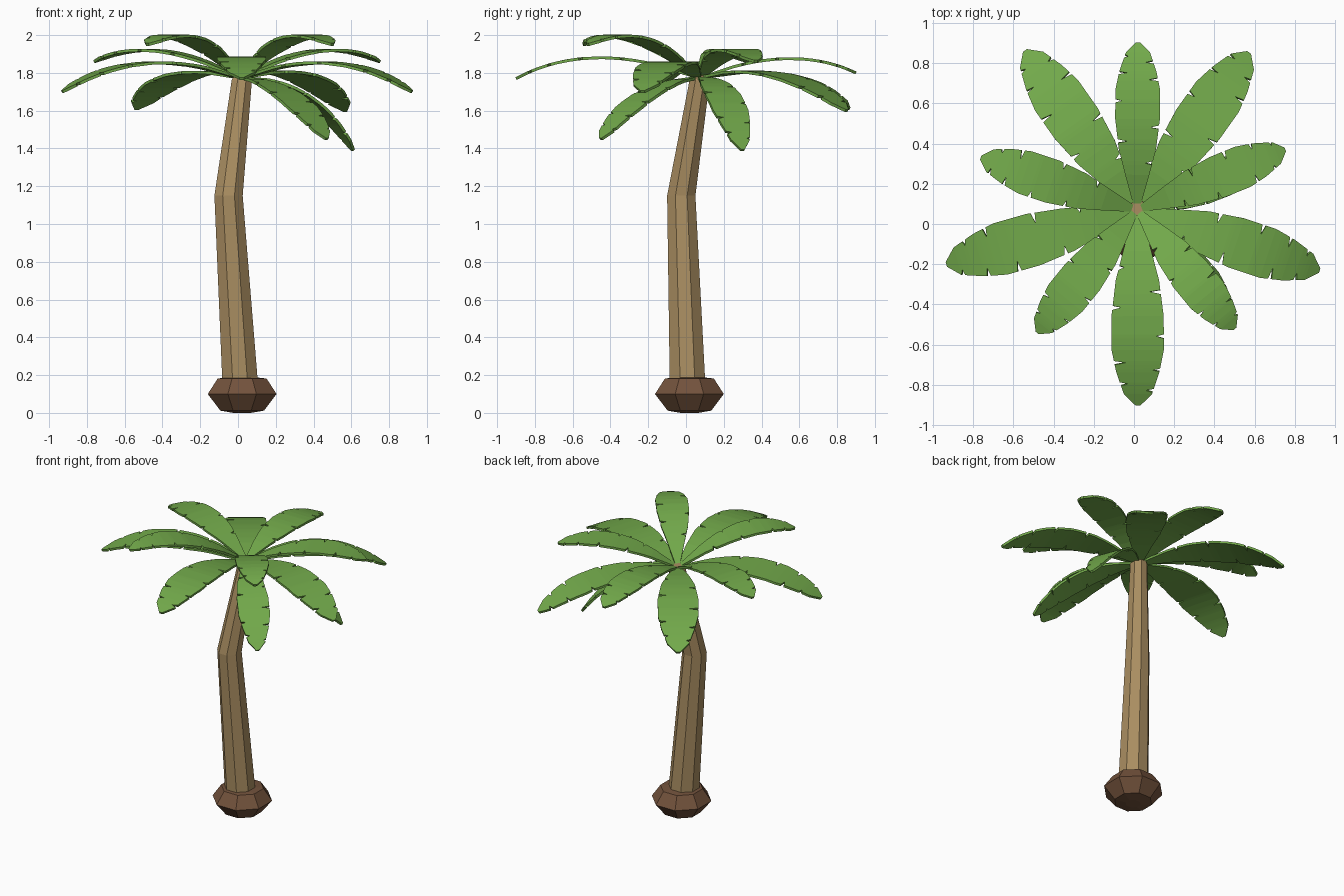
import bpy, bmesh, math, random
from mathutils import Vector

if "Cube" in bpy.data.objects:
    bpy.data.objects.remove(bpy.data.objects["Cube"])

random.seed(4)


def material(name, color):
    m = bpy.data.materials.new(name)
    m.diffuse_color = (*color, 1)
    m.use_nodes = True
    m.node_tree.nodes["Principled BSDF"].inputs["Base Color"].default_value = m.diffuse_color
    return m


GREEN = material("leaf_green", (0.17, 0.40, 0.07))
TAN = material("trunk_tan", (0.40, 0.27, 0.12))
BROWN = material("root_brown", (0.17, 0.085, 0.045))


def finish(bm, name, mat):
    bmesh.ops.recalc_face_normals(bm, faces=bm.faces)
    me = bpy.data.meshes.new(name)
    bm.to_mesh(me)
    bm.free()
    me.materials.append(mat)
    ob = bpy.data.objects.new(name, me)
    bpy.context.collection.objects.link(ob)
    return ob


def lathe(name, rings, mat, sides=8):
    """Skin a stack of rings given as (x, y, z, radius), capped at both ends."""
    bm = bmesh.new()
    loops = []
    for x, y, z, r in rings:
        angles = [math.tau * (i + 0.5) / sides for i in range(sides)]
        loops.append([bm.verts.new((x + r * math.cos(a), y + r * math.sin(a), z)) for a in angles])
    for a, b in zip(loops, loops[1:]):
        for i in range(sides):
            j = (i + 1) % sides
            bm.faces.new((a[i], a[j], b[j], b[i]))
    bm.faces.new(loops[0][::-1])
    bm.faces.new(loops[-1])
    return finish(bm, name, mat)


# Trunk with a single bend, and the faceted root ball
lathe("trunk", [(0.015, 0.01, 0.1, 0.103), (-0.05, -0.025, 1.15, 0.081),
                (0.02, 0.072, 1.76, 0.058), (0.02, 0.075, 1.79, 0.045)], TAN)
lathe("root_ball", [(0.022, 0.018, 0.0, 0.05), (0.022, 0.018, 0.012, 0.125),
                    (0.022, 0.018, 0.1, 0.197), (0.022, 0.018, 0.182, 0.14),
                    (0.022, 0.018, 0.19, 0.06)], BROWN)

# Half width of a leaf along its length
PROFILE = [(0, 0.016), (0.18, 0.07), (0.32, 0.108), (0.5, 0.13), (0.68, 0.13),
           (0.8, 0.108), (0.93, 0.07), (1, 0.012)]
ROOT = Vector((0.015, 0.07, 1.775))


def half_width(t):
    for (t0, w0), (t1, w1) in zip(PROFILE, PROFILE[1:]):
        if t <= t1:
            return w0 + (w1 - w0) * (t - t0) / (t1 - t0)
    return PROFILE[-1][1]


def leaf(name, tip, mid_z):
    """Arched strip from the crown to the tip, with torn notches on both edges."""
    tip = Vector(tip)
    flat = Vector((tip.x - ROOT.x, tip.y - ROOT.y, 0))
    side = Vector((-flat.y, flat.x, 0)).normalized()
    start = ROOT + flat.normalized() * 0.01
    mid = start.lerp(tip, 0.54)
    mid.z = mid_z
    ctrl = mid * 2 - (start + tip) / 2
    size = (tip - ROOT).length / 0.97

    # Stations: profile points, plus open / deep / open triples for each notch
    stations = {t: (1, 1) for t, _ in PROFILE}
    for k, base in enumerate((0.25, 0.37, 0.46, 0.6, 0.74, 0.79, 0.87, 0.91)):
        t = base + random.uniform(-0.012, 0.012)
        deep = random.uniform(0.5, 0.75)
        stations[t - 0.009] = (1, 1)
        stations[t] = (deep, 1) if k % 2 else (1, deep)
        stations[t + 0.012] = (1, 1)

    bm = bmesh.new()
    rows = []
    for t in sorted(stations):
        c = start * (1 - t) ** 2 + ctrl * (2 * t * (1 - t)) + tip * t * t
        w = half_width(t) * size
        l, r = stations[t]
        rows.append([bm.verts.new(p) for p in (c + side * w * l, c, c - side * w * r)])
    for a, b in zip(rows, rows[1:]):
        for i in (0, 1):
            bm.faces.new((a[i], b[i], b[i + 1], a[i + 1]))
    ob = finish(bm, name, GREEN)
    mod = ob.modifiers.new("thickness", "SOLIDIFY")
    mod.thickness = 0.015
    mod.offset = 0


# Leaves: tip position and height of the arch
leaf("leaf_back", (0.02, 0.90, 1.80), 1.875)
leaf("leaf_front", (0.02, -0.90, 1.77), 1.88)
leaf("leaf_back_right", (0.57, 0.85, 1.60), 1.785)
leaf("leaf_back_left", (-0.54, 0.86, 1.61), 1.785)
leaf("leaf_right_rear", (0.75, 0.37, 1.86), 1.915)
leaf("leaf_left_rear", (-0.76, 0.33, 1.86), 1.915)
leaf("leaf_right", (0.92, -0.23, 1.70), 1.85)
leaf("leaf_left", (-0.93, -0.20, 1.70), 1.85)
leaf("leaf_front_right", (0.50, -0.52, 1.95), 1.978)
leaf("leaf_front_left", (-0.48, -0.54, 1.95), 1.978)
leaf("leaf_droop_front", (0.47, -0.45, 1.45), 1.68)
leaf("leaf_droop_right", (0.61, 0.30, 1.39), 1.68)
